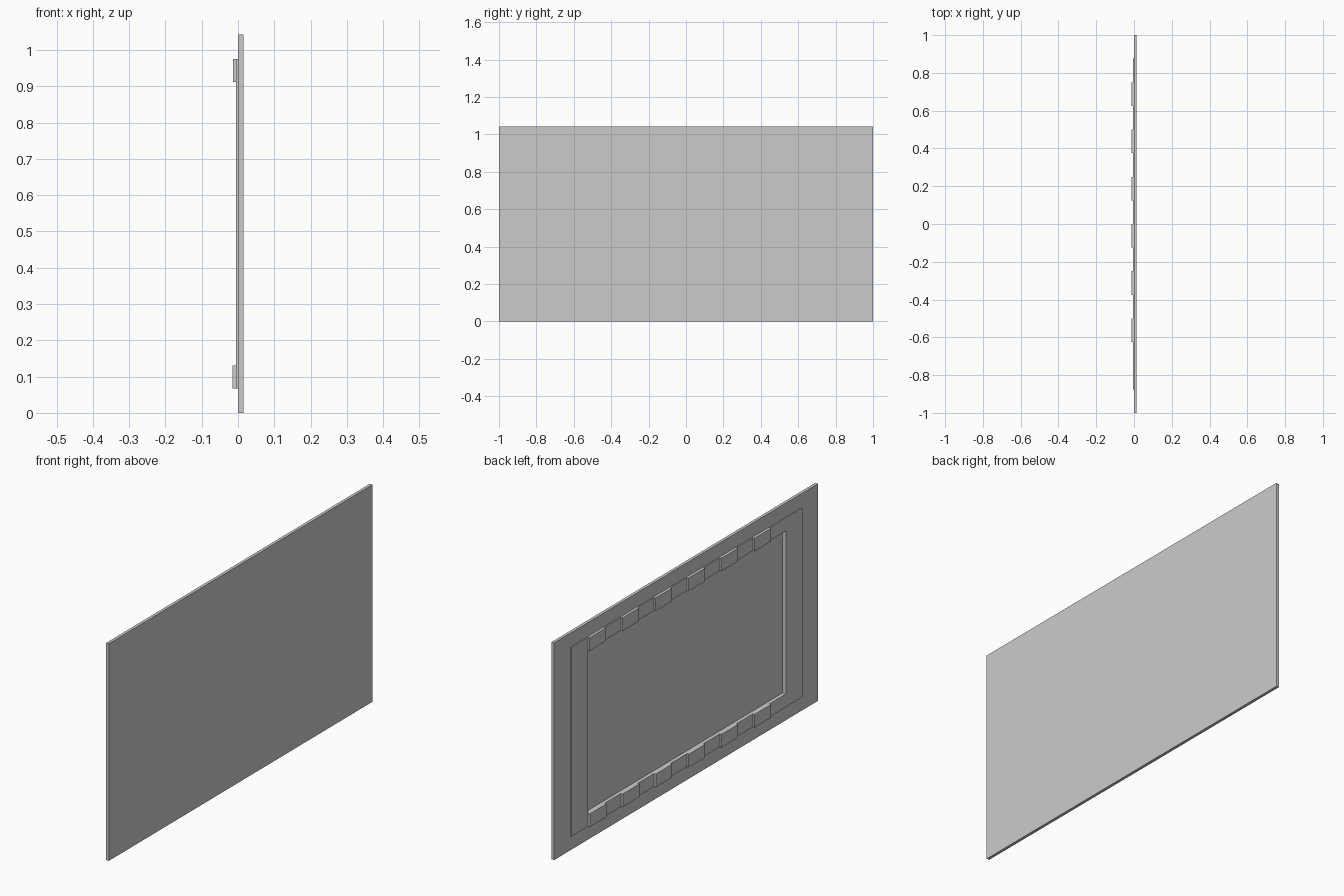
import bpy
import bmesh

if "Cube" in bpy.data.objects:
    bpy.data.objects.remove(bpy.data.objects["Cube"])

MID = 0.521  # half the panel height


def make_object(name, bm):
    bmesh.ops.recalc_face_normals(bm, faces=bm.faces)
    mesh = bpy.data.meshes.new(name)
    bm.to_mesh(mesh)
    bm.free()
    obj = bpy.data.objects.new(name, mesh)
    bpy.context.collection.objects.link(obj)


def rect_loft(name, steps):
    """Closed skin through rectangles given as (x, half width, z low, z high)."""
    bm = bmesh.new()
    loops = [[bm.verts.new((x, sy * w, z)) for sy, z in
              ((-1, lo), (1, lo), (1, hi), (-1, hi))]
             for x, w, lo, hi in steps]
    for a, b in zip(loops, loops[1:]):
        for i in range(4):
            j = (i + 1) % 4
            bm.faces.new((a[i], a[j], b[j], b[i]))
    bm.faces.new(loops[0])
    bm.faces.new(loops[-1])
    make_object(name, bm)


def box(name, low, high):
    bm = bmesh.new()
    bmesh.ops.create_cube(bm, size=1)
    for v in bm.verts:
        v.co = [(l + h) / 2 + c * (h - l) for c, l, h in zip(v.co, low, high)]
    make_object(name, bm)


# Panel with a raised border and a deep recess in its back
full = (1.0, 0.0, 2 * MID)
outer = (0.875, MID - 0.454, MID + 0.454)
inner = (0.75, MID - 0.391, MID + 0.391)
rect_loft("panel", [(0.0145, *full), (0.0, *full), (0.0, *outer),
                    (-0.005, *outer), (-0.005, *inner), (0.0125, *inner)])

# Rows of blocks along the top and bottom of the border
for i in range(6):
    y = 0.75 - 0.25 * i
    box(f"lower_block_{i + 1}", (-0.0145, y - 0.125, outer[1]),
        (-0.005, y, inner[1]))
    box(f"upper_block_{i + 1}", (-0.0135, y - 0.125, inner[2]),
        (-0.005, y, outer[2]))
